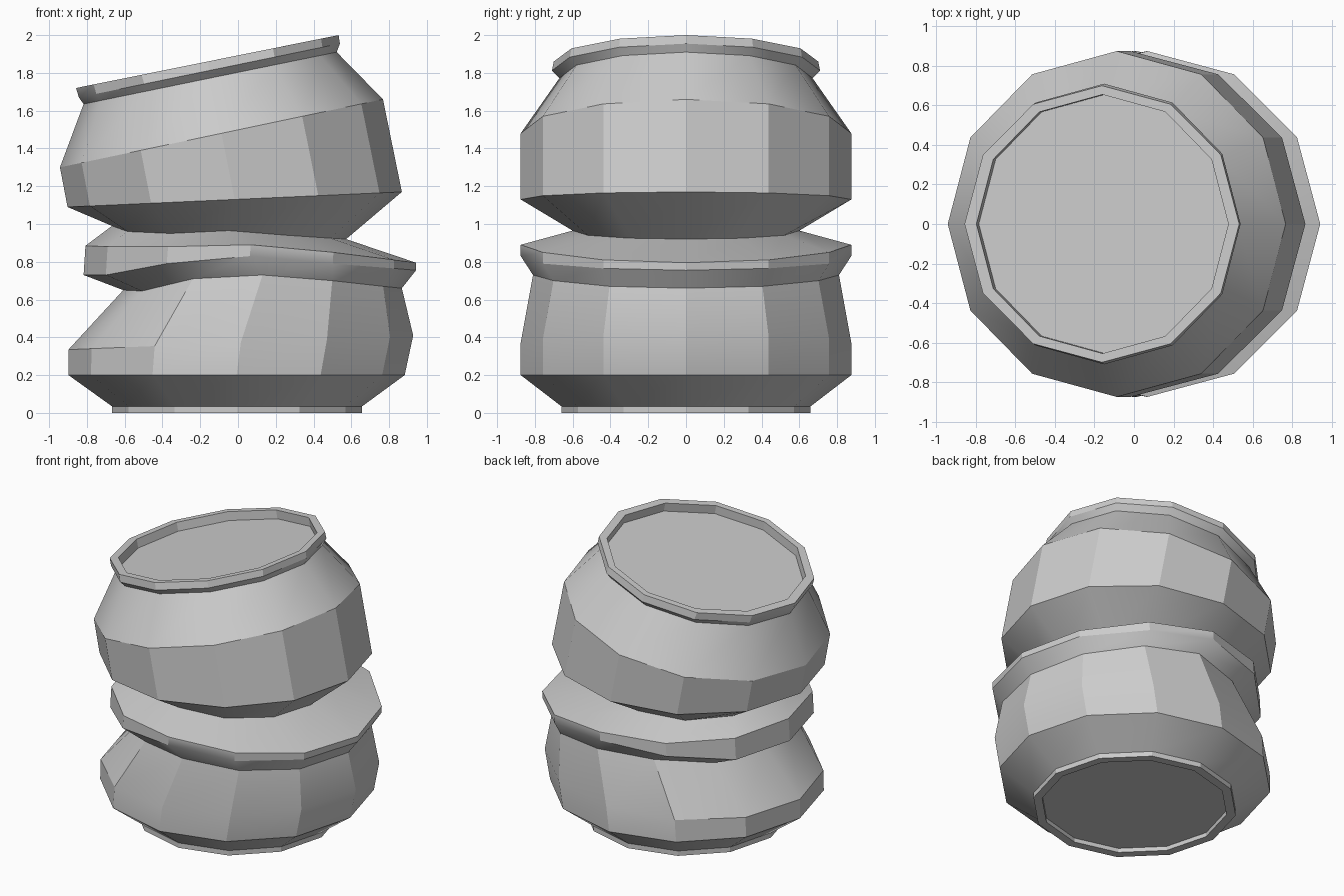
import bpy, bmesh, math

if "Cube" in bpy.data.objects:
    bpy.data.objects.remove(bpy.data.objects["Cube"])

SIDES = 12

# Each ring: left x, left z, right x, right z, y radius,
# and for the folded rings the seven heights from right round to left
RINGS = [
    (-.61, .03, .60, .03, .60, None),       # recessed base
    (-.61, 0, .60, 0, .60, None),
    (-.67, 0, .655, 0, .66, None),          # foot
    (-.67, .035, .655, .035, .66, None),
    (-.90, .20, .88, .20, .875, None),      # lower belly
    (-.90, .335, .925, .41, .875, None),
    (-.61, .65, .865, .66, .81, (.66, .67, .70, .73, .71, .645, .65)),
    (-.82, .73, .94, .755, .875, (.755, .765, .79, .83, .79, .73, .73)),   # middle rib
    (-.81, .885, .94, .795, .875, (.795, .81, .85, .89, .88, .88, .885)),
    (-.67, .99, .57, .92, .60, (.92, .925, .94, .965, .95, .96, .99)),     # waist
    (-.905, 1.09, .865, 1.17, .875, None),  # upper belly
    (-.945, 1.30, .765, 1.66, .875, None),
    (-.82, 1.635, .52, 1.91, .67, None),
    (-.845, 1.67, .537, 1.955, .71, None),  # rim
    (-.86, 1.72, .53, 2.0, .70, None),
    (-.80, 1.732, .475, 1.989, .655, None),
    (-.788, 1.672, .487, 1.929, .655, None),  # recessed top
]

bm = bmesh.new()


def make_ring(xl, zl, xr, zr, ry, heights):
    verts = []
    for i in range(SIDES):
        a = 2 * math.pi * i / SIDES
        c = math.cos(a)
        z = heights[min(i, SIDES - i)] if heights else (zl + zr) / 2 + (zr - zl) / 2 * c
        verts.append(bm.verts.new(((xl + xr) / 2 + (xr - xl) / 2 * c, ry * math.sin(a), z)))
    return verts


# Skin the rings into one closed body
loops = [make_ring(*r) for r in RINGS]
for lo, hi in zip(loops, loops[1:]):
    for i in range(SIDES):
        j = (i + 1) % SIDES
        bm.faces.new((lo[i], lo[j], hi[j], hi[i]))
bm.faces.new(loops[0][::-1])
bm.faces.new(loops[-1])
bmesh.ops.recalc_face_normals(bm, faces=bm.faces[:])

mesh = bpy.data.meshes.new("squashed_barrel")
bm.to_mesh(mesh)
bm.free()
body = bpy.data.objects.new("squashed_barrel", mesh)
bpy.context.collection.objects.link(body)

# Centre the body and soften only the shallow edges
xs = [v.co.x for v in mesh.vertices]
shift = (max(xs) + min(xs)) / 2
for v in mesh.vertices:
    v.co.x -= shift
bpy.context.view_layer.objects.active = body
body.select_set(True)
bpy.ops.object.shade_smooth_by_angle(angle=math.radians(28))
